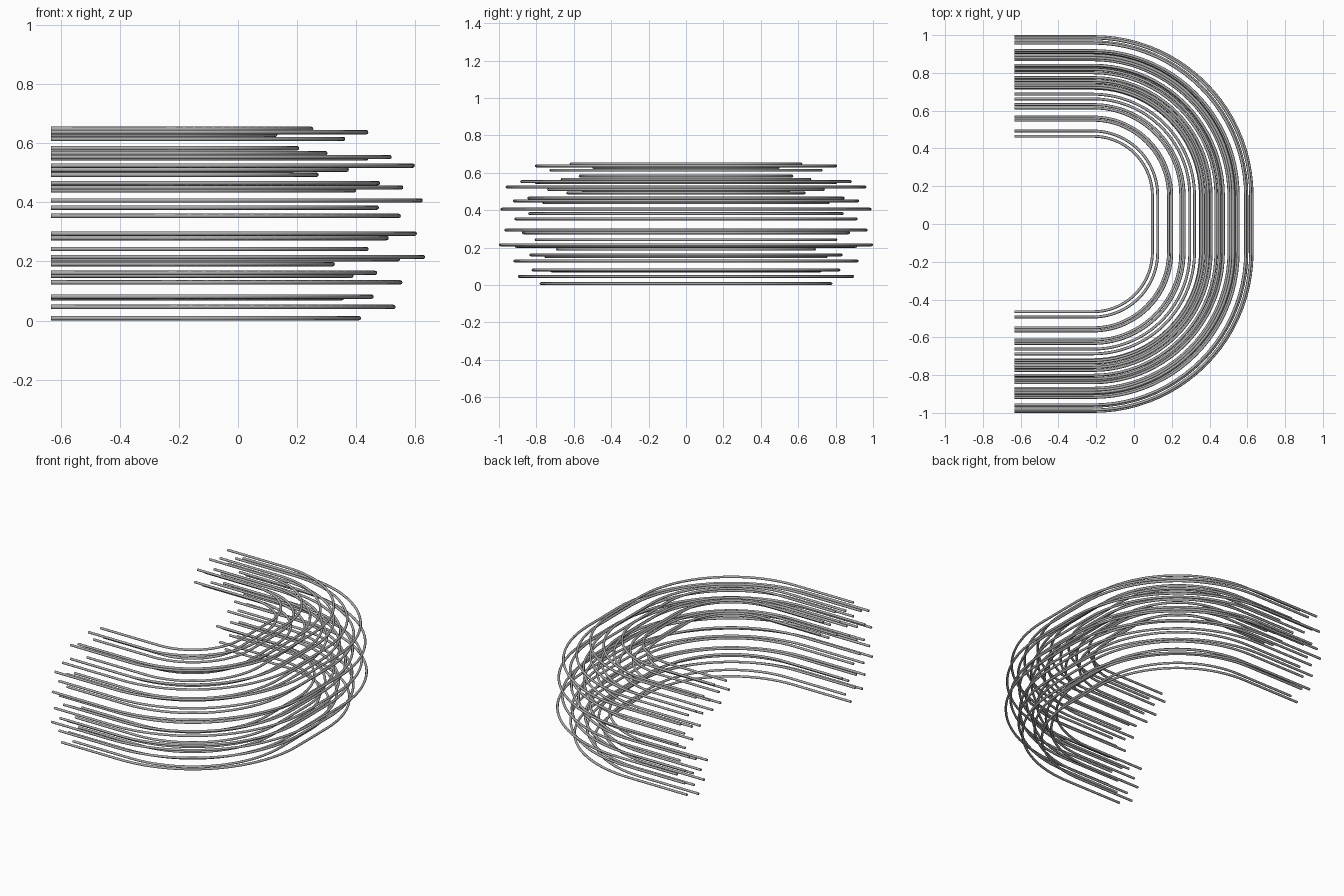
import bpy
from math import sin, cos, pi, radians
from mathutils import Vector

default_cube = bpy.data.objects.get("Cube")
if default_cube:
    bpy.data.objects.remove(default_cube, do_unlink=True)

TUBE_RADIUS = 0.0075
END_X = -0.633          # where the straight legs stop
BEND_X = -0.217         # where the legs start to turn
HALF_BRIDGE = 0.15      # half length of the straight piece across the bend
BEND_STEPS = 22

# Each tube: outermost reach in x, then centre height, both in thousandths
TUBES = [
    (255, 648), (441, 637), (133, 628), (363, 614), (207, 583), (303, 566),
    (520, 553), (105, 559), (441, 548), (598, 524), (375, 510), (190, 506),
    (273, 493), (481, 465), (559, 450), (400, 440), (625, 406), (477, 382),
    (551, 354), (605, 294), (510, 279), (442, 242), (633, 215), (548, 207),
    (328, 191), (471, 161), (391, 152), (556, 129), (459, 81), (359, 76),
    (533, 46), (416, 8),
]


def make_material(name, colour):
    material = bpy.data.materials.new(name)
    material.use_nodes = True
    material.diffuse_color = colour
    shader = next(n for n in material.node_tree.nodes if n.type == 'BSDF_PRINCIPLED')
    shader.inputs["Base Color"].default_value = colour
    return material


def u_path(reach, height):
    """Centre line of one tube: leg, quarter bend, bridge, quarter bend, leg."""
    bend = reach - TUBE_RADIUS - BEND_X
    half = [Vector((END_X, HALF_BRIDGE + bend, height))]
    for step in range(BEND_STEPS + 1):
        angle = 0.5 * pi * step / BEND_STEPS
        half.append(Vector((BEND_X + bend * sin(angle),
                            HALF_BRIDGE + bend * cos(angle), height)))
    mirrored = [Vector((p.x, -p.y, p.z)) for p in reversed(half)]
    return half + mirrored


def make_tube(name, points, material):
    """Sweep a round section along the path."""
    curve = bpy.data.curves.new(name, 'CURVE')
    curve.dimensions = '3D'
    curve.bevel_depth = TUBE_RADIUS
    curve.bevel_resolution = 2
    curve.use_fill_caps = True
    spline = curve.splines.new('POLY')
    spline.points.add(len(points) - 1)
    for target, point in zip(spline.points, points):
        target.co = (*point, 1)
    curve.materials.append(material)
    tube = bpy.data.objects.new(name, curve)
    bpy.context.collection.objects.link(tube)
    return tube


# Bundle of bent tubes
steel = make_material("grey steel", (0.42, 0.42, 0.42, 1))
bpy.ops.object.select_all(action='DESELECT')
for number, (reach, height) in enumerate(TUBES, 1):
    path = u_path(reach / 1000, height / 1000)
    tube = make_tube(f"bent_tube_{number}", path, steel)
    tube.select_set(True)
    bpy.context.view_layer.objects.active = tube

# Real meshes, smooth along the tubes with sharp end caps
bpy.ops.object.convert(target='MESH')
bpy.ops.object.shade_smooth_by_angle(angle=radians(50))
